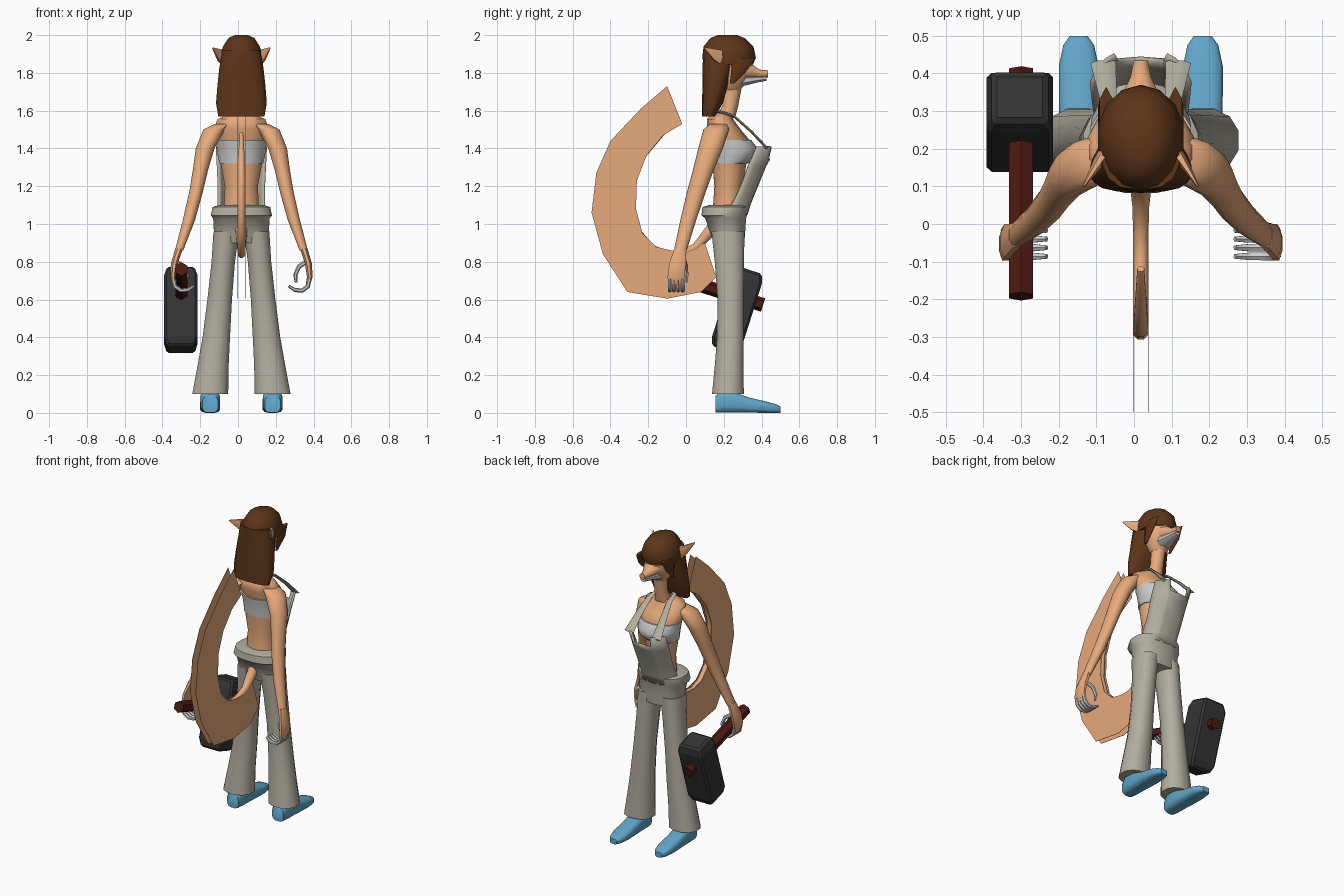
import bpy, bmesh, math
from mathutils import Vector

C = 0.018  # centre line of the figure
X, Y, Z = Vector((1, 0, 0)), Vector((0, 1, 0)), Vector((0, 0, 1))
COLOURS = {"skin": (0.80, 0.40, 0.20), "cloth": (0.45, 0.42, 0.35), "shoe": (0.12, 0.38, 0.58),
           "hair": (0.11, 0.035, 0.010), "iron": (0.035, 0.035, 0.035), "wood": (0.075, 0.010, 0.006)}
MATS = {}
for key, rgb in COLOURS.items():
    MATS[key] = bpy.data.materials.new(key)
    MATS[key].diffuse_color = (*rgb, 1)


def finish(name, bm, mat=None, smooth=50):
    bmesh.ops.recalc_face_normals(bm, faces=bm.faces)
    me = bpy.data.meshes.new(name)
    bm.to_mesh(me)
    bm.free()
    ob = bpy.data.objects.new(name, me)
    bpy.context.collection.objects.link(ob)
    if mat:
        me.materials.append(MATS[mat])
    if smooth:
        bpy.ops.object.select_all(action='DESELECT')
        ob.select_set(True)
        bpy.context.view_layer.objects.active = ob
        bpy.ops.object.shade_smooth_by_angle(angle=math.radians(smooth))
    return ob


def sweep(name, rings, mat=None, n=10, axis=None, ref=X, p=1.0, smooth=50, caps=True):
    """Loft elliptical rings (x, y, z, r1, r2); rings follow the path unless an axis is fixed."""
    bm = bmesh.new()
    pts = [Vector(r[:3]) for r in rings]
    loops = []
    for i, r in enumerate(rings):
        t = axis or (pts[min(i + 1, len(pts) - 1)] - pts[max(i - 1, 0)]).normalized()
        a = (ref - t * ref.dot(t)).normalized()
        b = t.cross(a)
        loop = []
        for k in range(n):
            w = math.tau * (k + 0.5) / n
            u, v = (math.copysign(abs(f) ** p, f) for f in (math.cos(w), math.sin(w)))
            loop.append(bm.verts.new(pts[i] + a * u * r[3] + b * v * r[-1]))
        loops.append(loop)
    for l0, l1 in zip(loops, loops[1:]):
        for k in range(n):
            bm.faces.new((l0[k], l0[(k + 1) % n], l1[(k + 1) % n], l1[k]))
    if caps:
        bm.faces.new(loops[0])
        bm.faces.new(loops[-1])
    return finish(name, bm, mat, smooth)


def grid(name, rows, mat, thick=0.0, smooth=50):
    bm = bmesh.new()
    vs = [[bm.verts.new(q) for q in row] for row in rows]
    for r0, r1 in zip(vs, vs[1:]):
        for k in range(len(r0) - 1):
            bm.faces.new((r0[k], r0[k + 1], r1[k + 1], r1[k]))
    ob = finish(name, bm, mat, smooth)
    if thick:
        mod = ob.modifiers.new("thickness", 'SOLIDIFY')
        mod.thickness = thick
        mod.offset = 0
    return ob


def body(rings):  # (z, back y, front y, half width) -> centred ring
    return [(C, (b + f) / 2, z, w, (f - b) / 2) for z, b, f, w in rings]


# Torso, top, neck
sweep("torso", body([(1.04, .14, .30, .10), (1.12, .145, .30, .093), (1.2, .15, .30, .09),
                     (1.32, .14, .32, .112), (1.44, .13, .34, .13), (1.50, .11, .29, .15),
                     (1.555, .11, .25, .13), (1.585, .14, .25, .06)]), "skin", 14, Z)
sweep("chest_band", body([(1.32, .135, .33, .118), (1.36, .13, .375, .128),
                          (1.40, .125, .38, .134), (1.445, .118, .345, .137)]), None, 14, Z)
sweep("neck", [(C, .21, 1.56, .055, .05), (C, .235, 1.63, .04, .042), (C, .25, 1.75, .045, .05)],
      "skin", 10, Z)

# Head, muzzle, jaw
sweep("head", [(C, .24, 1.71, .045, .05), (C, .245, 1.76, .08, .085), (C, .24, 1.84, .098, .115),
               (C, .23, 1.92, .09, .11)], "skin", 12, Z)
sweep("muzzle", [(C, .27, 1.82, .08, .065), (C, .34, 1.81, .055, .045), (C, .39, 1.795, .03, .024),
                 (C, .435, 1.795, .02, .02)], "skin", 8, Y)
sweep("jaw", [(C, .22, 1.735, .05, .025), (C, .31, 1.76, .055, .03), (C, .38, 1.768, .032, .02),
              (C, .425, 1.772, .02, .015)], None, 8, Y)

# Hair
sweep("hair_cap", [(C, .22, 2.0, .035, .05), (C, .22, 1.985, .07, .09), (C, .225, 1.94, .10, .132),
                   (C, .228, 1.88, .117, .142), (C, .225, 1.845, .115, .13)], "hair", 14, Z)
sweep("hair_back", [(C, .19, 1.92, .105, .10), (C, .17, 1.82, .12, .082), (C, .155, 1.73, .13, .068),
                    (C, .14, 1.64, .137, .055), (C, .12, 1.57, .125, .036)], "hair", 14, Z, p=.8)

# Trousers hips
sweep("trouser_hips", body([(.90, .145, .31, .135), (.96, .125, .315, .148), (1.03, .10, .32, .152),
                            (1.045, .08, .325, .165), (1.09, .085, .335, .155),
                            (1.10, .12, .32, .12)]), "cloth", 16, Z, p=.85)

# Bib with lowered neckline
rows = []
for z, hw, ys, yf in [(1.05, .135, .22, .32), (1.1, .12, .24, .335), (1.2, .12, .29, .375),
                      (1.31, .125, .33, .42), (1.41, .13, .375, .455)]:
    row = []
    for t in (-1, -.9, -.7, -.52, -.48, 0, .48, .52, .7, .9, 1):
        low = z > 1.4 and abs(t) < .5
        row.append((C + t * hw, yf - (yf - ys) * t ** 4 - .015 * low, 1.345 if low else z))
    rows.append(row)
grid("bib", rows, "cloth", .012)

# Halter strap around the neck
half = [(.100, .43, 1.40, .034), (.088, .345, 1.49, .024), (.072, .255, 1.57, .018),
        (.058, .18, 1.595, .014), (.025, .145, 1.60, .012)]
path = half + [(-x, y, z, w) for x, y, z, w in reversed(half)]
sweep("halter_strap", [(C + x, y, z, .008, w) for x, y, z, w in path], "cloth", 6, ref=Z + Y * .8)

for side, s in (("right", 1), ("left", -1)):
    def m(rings):
        return [(C + s * r[0], *r[1:]) for r in rings]

    # Flared leg and shoe
    sweep(side + "_trouser_leg", m([(.165, .222, .10, .098, .087), (.15, .228, .25, .085, .078),
          (.133, .235, .40, .075, .073), (.115, .236, .60, .067, .071), (.096, .23, .80, .064, .08),
          (.08, .222, .96, .07, .09)]), "cloth", 12, Z, p=.9)
    sweep(side + "_shoe", m([(.165, y, h / 2, w, h / 2) for y, h, w in
          [(.155, .09, .042), (.19, .12, .053), (.27, .105, .053), (.34, .08, .054), (.42, .062, .054),
           (.475, .047, .042), (.50, .035, .024)]]), "shoe", 12, Y, p=.6)

    # Ear and side lock
    sweep(side + "_ear", m([(.075, .22, 1.865, .048, .022), (.115, .16, 1.895, .036, .014),
          (.152, .10, 1.932, .004, .003)]), "skin", 6, ref=Z)
    sweep(side + "_hair_lock", m([(.092, .30, 1.88, .02, .065), (.10, .285, 1.82, .016, .045),
          (.094, .245, 1.745, .006, .012)]), "hair", 6, Z)

    # Arm and palm
    sweep(side + "_arm", m([(.095, .175, 1.53, .05, .05), (.145, .16, 1.50, .06, .068),
          (.192, .13, 1.40, .052, .065), (.218, .09, 1.28, .042, .055), (.24, .055, 1.17, .038, .05),
          (.278, .012, 1.02, .034, .042), (.33, -.03, .86, .023, .034)]), "skin", 10, Z)
    sweep(side + "_palm", m([(.33, -.03, .87, .022, .034), (.355, -.045, .79, .02, .048),
          (.362, -.053, .72, .016, .048), (.352, -.055, .68, .012, .042)]), "skin", 8, Z)

    # Curled fingers and thumb
    for i in range(4):
        y = -.017 - .023 * i
        sweep(f"{side}_finger_{i + 1}", m([(.362, y, .71, .011), (.352, y, .67, .012),
              (.322, y, .648, .012), (.285, y, .65, .011), (.25, y, .672, .007)]), None, 6, ref=Y)
    sweep(side + "_thumb", m([(.345, -.01, .80, .013), (.305, .0, .775, .012), (.285, .003, .73, .011),
          (.29, .003, .69, .007)]), None, 6, ref=Y)

# Tail: core tube with two flat fur sheets
core = [(.15, .99, .035), (.10, .93, .03), (.05, .875, .024), (-.03, .842, .022), (-.10, .84, .021),
        (-.18, .87, .021), (-.25, .95, .021), (-.288, 1.08, .021), (-.28, 1.23, .021),
        (-.23, 1.36, .018), (-.12, 1.48, .01)]
sweep("tail_core", [(C, y, z, r) for y, z, r in core], "skin", 8)
outer = [(-.10, 1.73), (-.24, 1.61), (-.40, 1.44), (-.475, 1.27), (-.50, 1.06), (-.44, .84),
         (-.31, .64), (-.10, .605), (.08, .64), (.16, .72)]
inner = [(-.02, 1.53), (-.12, 1.47), (-.21, 1.36), (-.26, 1.23), (-.265, 1.08), (-.23, .95),
         (-.16, .88), (-.08, .86), (.02, .86), (.10, .90)]
for side, s in (("right", 1), ("left", -1)):
    grid(side + "_tail_fur", [[(C + s * .02, *q) for q in line] for line in (outer, inner)],
         "skin", .002, 0)

# Hammer: chamfered head crossing a six-sided handle
h = Vector((0, .953, -.303))
u = Vector((0, .303, .953))
mid = Vector((-.303, .27, .545))
sweep("hammer_head", [(*(mid + u * d), .125 * k, .118 * k) for d, k in
                      [(-.222, .82), (-.17, 1), (.17, 1), (.222, .82)]], "iron", 4, u, X, smooth=0)
for ob in [bpy.data.objects["hammer_head"]]:
    bev = ob.modifiers.new("edge_chamfer", 'BEVEL')
    bev.width = .012
    bev.segments = 1
grip = Vector((-.3, .27, .615))
sweep("hammer_handle", [(*(grip + h * d), .037, .037) for d in (-.485, .145)], "wood", 6, h, X, smooth=0)
